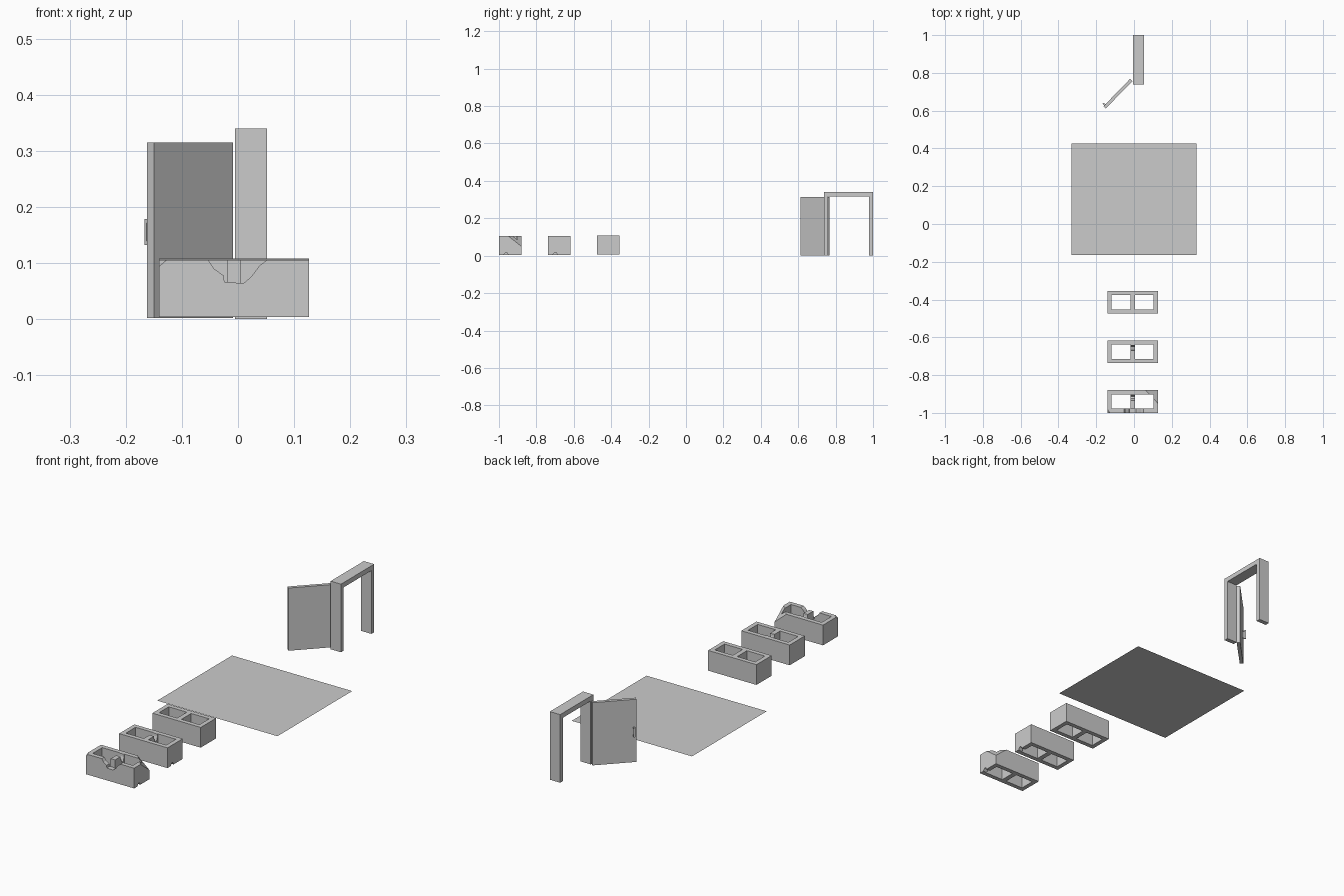
import bpy, bmesh, math
from mathutils import Vector, Matrix

if "Cube" in bpy.data.objects:
    bpy.data.objects.remove(bpy.data.objects["Cube"])


def to_object(name, bm):
    bmesh.ops.recalc_face_normals(bm, faces=bm.faces)
    me = bpy.data.meshes.new(name)
    bm.to_mesh(me)
    bm.free()
    ob = bpy.data.objects.new(name, me)
    bpy.context.collection.objects.link(ob)
    return ob


def add_box(bm, lo, hi):
    lo, hi = Vector(lo), Vector(hi)
    m = Matrix.Translation((lo + hi) / 2) @ Matrix.Diagonal((*(hi - lo), 1))
    bmesh.ops.create_cube(bm, size=1, matrix=m)


def prism(name, pts, offset):
    bm = bmesh.new()
    face = bm.faces.new([bm.verts.new(p) for p in pts])
    ext = bmesh.ops.extrude_face_region(bm, geom=[face], use_keep_orig=True)
    moved = [v for v in ext["geom"] if isinstance(v, bmesh.types.BMVert)]
    bmesh.ops.translate(bm, verts=moved, vec=offset)
    return to_object(name, bm)


def cut(ob, cutter):
    cutter.hide_render = True
    mod = ob.modifiers.new("cut", "BOOLEAN")
    mod.operation, mod.solver, mod.object = "DIFFERENCE", "EXACT", cutter
    bpy.context.view_layer.objects.active = ob
    bpy.ops.object.modifier_apply(modifier=mod.name)
    bpy.data.objects.remove(cutter, do_unlink=True)


def box_cutter(lo, hi):
    bm = bmesh.new()
    add_box(bm, lo, hi)
    return to_object("cutter", bm)


CX, HW, HD, H, WALL = -0.007, 0.1335, 0.06, 0.101, 0.022


# Hollow two-cell block
def block(name, y, z):
    ob = box_cutter((CX - HW, y - HD, z), (CX + HW, y + HD, z + H))
    ob.name = name
    for s in (-1, 1):
        a, b = sorted((CX + s * 0.012, CX + s * (HW - WALL)))
        cut(ob, box_cutter((a, y - HD + WALL, z - 0.05),
                           (b, y + HD - WALL, z + H + 0.05)))
    return ob


# Chips in the middle web and in the lower edge of the right end
def wear(ob, y, z):
    top = z + H
    cut(ob, prism("cutter", [(CX - 0.02, y + dy, top + dz) for dy, dz in (
        (0.004, 0.02), (0.008, -0.012), (0.016, -0.03),
        (0.026, -0.034), (0.034, -0.012), (0.036, 0.02))], (0.04, 0, 0)))
    cut(ob, prism("cutter", [(CX + HW - WALL - 0.01, y + dy, z + dz) for dy, dz in (
        (-0.036, -0.01), (-0.034, 0.002), (-0.024, 0.013),
        (-0.016, 0.011), (-0.007, -0.01))], (0.05, 0, 0)))


block("intact_block", -0.415, 0.007)
chipped = block("chipped_block", -0.677, 0.005)
wear(chipped, -0.677, 0.005)

broken = block("broken_block", -0.94, 0.004)
wear(broken, -0.94, 0.004)
# Broken front wall
cut(broken, prism("cutter", [(x, -1.02, z) for x, z in (
    (-0.058, 0.12), (-0.052, 0.104), (-0.043, 0.09), (-0.026, 0.078), (-0.024, 0.066),
    (0.010, 0.064), (0.024, 0.076), (0.038, 0.095), (0.050, 0.104), (0.060, 0.12))],
    (0, 0.043, 0)))


# Knocked-off corners: slice planes cut away as tetrahedra
def corner_cut(ob, corner, dx, dy, dz):
    c = Vector(corner)
    sx, sy = math.copysign(1, dx), math.copysign(1, dy)
    apex = c - Vector((sx, sy, -1)) * 0.01
    grow = 1 + 0.01 * (1 / abs(dx) + 1 / abs(dy) + 1 / abs(dz))
    bm = bmesh.new()
    vs = [bm.verts.new(apex + v * grow) for v in (
        Vector(), Vector((dx, 0, 0)), Vector((0, dy, 0)), Vector((0, 0, dz)))]
    for f in ((0, 1, 2), (0, 1, 3), (0, 2, 3), (1, 2, 3)):
        bm.faces.new([vs[i] for i in f])
    cut(ob, to_object("cutter", bm))


corner_cut(broken, (CX + HW, -0.88, 0.105), -0.065, -0.07, -0.055)
corner_cut(broken, (CX - HW, -1.0, 0.105), 0.013, 0.02, -0.011)

# Ground sheet
bm = bmesh.new()
bm.faces.new([bm.verts.new(p) for p in (
    (-0.332, -0.163, 0), (0.332, -0.163, 0), (0.332, 0.427, 0), (-0.332, 0.427, 0))])
to_object("ground_sheet", bm)

# Door frame: arch profile
prism("door_frame", [(-0.005, y, z) for y, z in (
    (0.738, 0), (0.738, 0.34), (1, 0.34), (1, 0),
    (0.978, 0), (0.978, 0.316), (0.76, 0.316), (0.76, 0))], (0.057, 0, 0))

# Door leaf, swung open about the hinge
swing = Matrix.Translation((-0.15, 0.611, 0)) @ Matrix.Rotation(math.radians(45.8), 4, "Z")
bm = bmesh.new()
add_box(bm, (0, 0, 0.002), (0.203, 0.017, 0.315))
to_object("door_leaf", bm).matrix_world = swing

# Pull handle
prism("door_handle", [(0.007, 0.0165 + d, z) for d, z in (
    (0, 0.132), (0.014, 0.132), (0.014, 0.178), (0, 0.178),
    (0, 0.171), (0.008, 0.171), (0.008, 0.139), (0, 0.139))],
    (0.008, 0, 0)).matrix_world = swing
